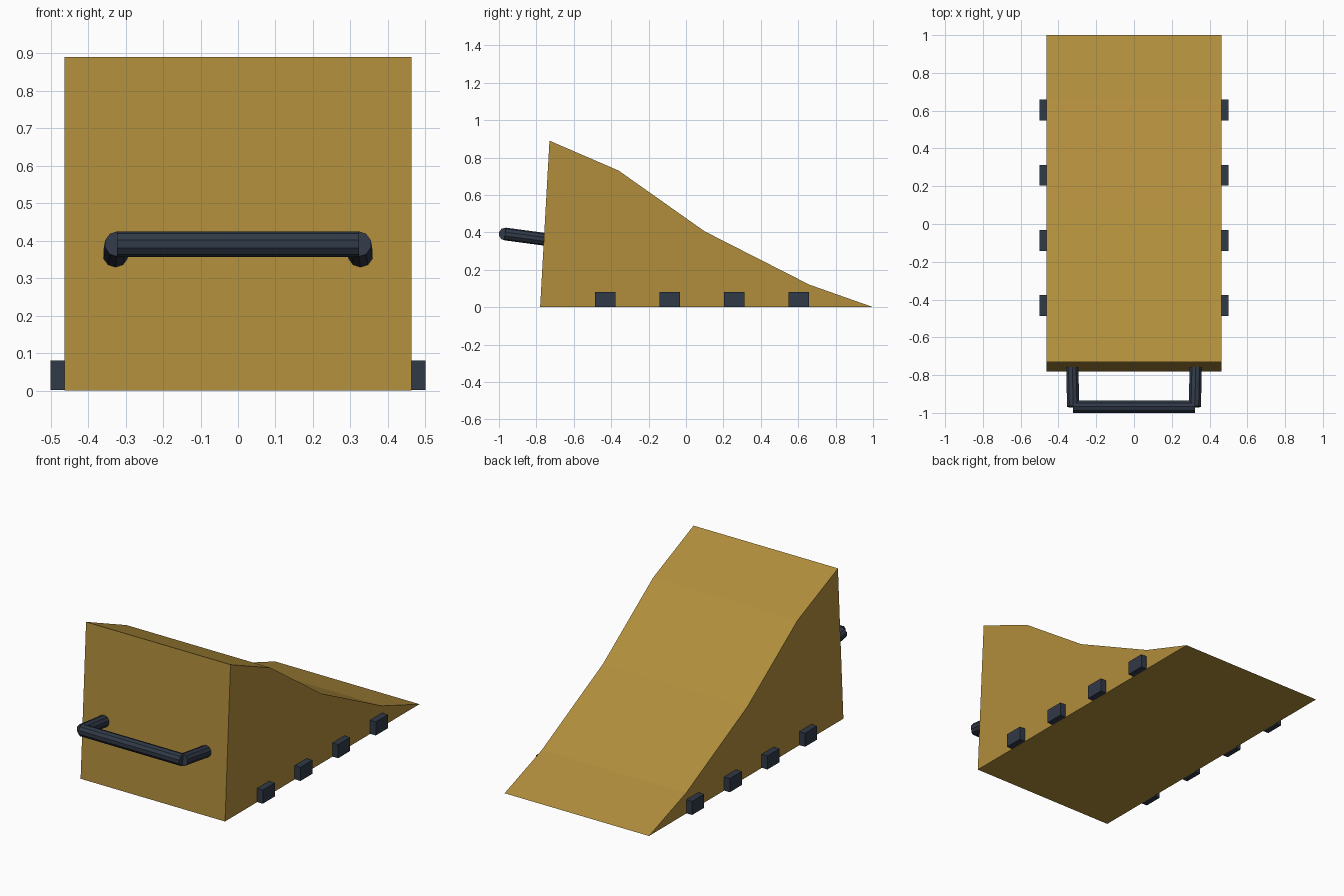
import bpy
import bmesh
from mathutils import Vector

cube = bpy.data.objects.get("Cube")
if cube:
    bpy.data.objects.remove(cube, do_unlink=True)


def make_material(name, rgb):
    mat = bpy.data.materials.new(name)
    mat.use_nodes = True
    color = (*rgb, 1.0)
    mat.diffuse_color = color
    mat.node_tree.nodes["Principled BSDF"].inputs["Base Color"].default_value = color
    return mat


wood = make_material("golden wood", (0.44, 0.27, 0.045))
slate = make_material("dark slate", (0.03, 0.041, 0.063))


def add_object(name, bm, mat):
    bmesh.ops.recalc_face_normals(bm, faces=bm.faces)
    mesh = bpy.data.meshes.new(name)
    bm.to_mesh(mesh)
    bm.free()
    mesh.materials.append(mat)
    obj = bpy.data.objects.new(name, mesh)
    bpy.context.collection.objects.link(obj)
    return obj


def add_prism(name, profile, half_width, mat):
    """Extrude a (y, z) outline symmetrically along x."""
    bm = bmesh.new()
    face = bm.faces.new([bm.verts.new((-half_width, y, z)) for y, z in profile])
    result = bmesh.ops.extrude_face_region(bm, geom=[face])
    moved = [g for g in result["geom"] if isinstance(g, bmesh.types.BMVert)]
    bmesh.ops.translate(bm, verts=moved, vec=(2 * half_width, 0, 0))
    return add_object(name, bm, mat)


def add_rod(name, start, end, radius, mat, sides=10):
    """Faceted cylinder between two points."""
    start, end = Vector(start), Vector(end)
    axis = end - start
    bm = bmesh.new()
    bmesh.ops.create_cone(bm, cap_ends=True, segments=sides, radius1=radius,
                          radius2=radius, depth=axis.length)
    obj = add_object(name, bm, mat)
    obj.rotation_mode = 'QUATERNION'
    obj.rotation_quaternion = axis.to_track_quat('Z', 'Y')
    obj.location = (start + end) / 2
    return obj


# Sloped wedge body
outline = [(-0.78, 0), (-0.73, 0.89), (-0.36, 0.73),
           (0.10, 0.405), (0.66, 0.12), (1.0, 0)]
add_prism("wedge_body", outline, 0.463, wood)

# Cross slats running through the base, ends sticking out on both sides
for i in range(4):
    y0 = -0.487 + i * 0.345
    y1 = y0 + 0.11
    z0, z1 = 0.001, 0.08
    add_prism(f"base_slat_{i + 1}", [(y0, z0), (y0, z1), (y1, z1), (y1, z0)],
              0.5, slate)

# Front handle: grip and two arms
radius = 0.034
add_rod("handle_grip", (-0.323, -0.967, 0.391), (0.323, -0.967, 0.391), radius, slate)
for side, label in ((1, "left"), (-1, "right")):
    add_rod(f"handle_arm_{label}", (side * 0.322, -0.967, 0.391),
            (side * 0.327, -0.75, 0.362), radius, slate)
